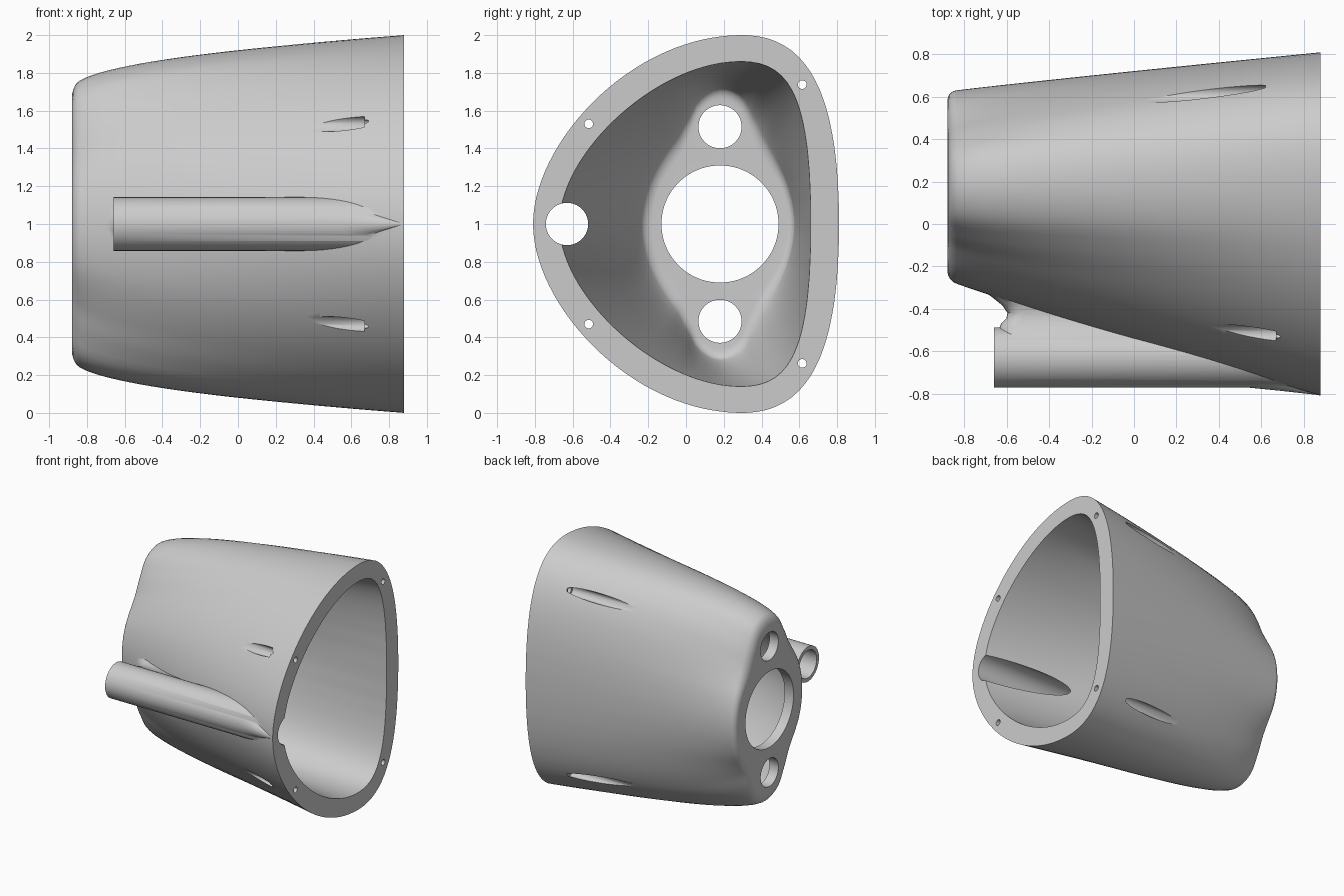
import bpy, bmesh, math
from mathutils import Matrix

cube = bpy.data.objects.get("Cube")
if cube:
    bpy.data.objects.remove(cube, do_unlink=True)

grey = bpy.data.materials.new("plain grey")
grey.use_nodes = True
grey.diffuse_color = (0.6, 0.6, 0.6, 1)
grey.node_tree.nodes["Principled BSDF"].inputs["Base Color"].default_value = (0.6, 0.6, 0.6, 1)

CY, CZ, SIDES, RINGS = 0.18, 1.0, 128, 36
X0, X1 = -0.88, 0.88


def finish(name, bm):
    bmesh.ops.recalc_face_normals(bm, faces=bm.faces)
    mesh = bpy.data.meshes.new(name)
    bm.to_mesh(mesh)
    bm.free()
    mesh.materials.append(grey)
    obj = bpy.data.objects.new(name, mesh)
    bpy.context.collection.objects.link(obj)
    return obj


def bridge(bm, loops):
    """Skin a row of closed loops and cap both ends."""
    rows = [[bm.verts.new(p) for p in loop] for loop in loops]
    for lower, upper in zip(rows, rows[1:]):
        for k in range(len(lower)):
            n = (k + 1) % len(lower)
            bm.faces.new((lower[k], lower[n], upper[n], upper[k]))
    bm.faces.new(rows[0])
    bm.faces.new(rows[-1])


def radius_profile(points):
    """Smooth radius by angle through upper-half outline points (y, z above centre)."""
    knots = sorted((math.atan2(z, y - CY), math.hypot(y - CY, z)) for y, z in points)
    last = len(knots) - 1
    slope = [0.0] * len(knots)
    for i in range(1, last):
        slope[i] = (knots[i + 1][1] - knots[i - 1][1]) / (knots[i + 1][0] - knots[i - 1][0])

    def radius(angle):
        angle = min(abs(angle), math.pi)
        i = max(k for k in range(last) if k == 0 or knots[k][0] <= angle)
        (a0, r0), (a1, r1) = knots[i], knots[i + 1]
        h = a1 - a0
        s = (angle - a0) / h
        return ((2*s**3 - 3*s*s + 1) * r0 + (s**3 - 2*s*s + s) * h * slope[i]
                + (3*s*s - 2*s**3) * r1 + (s**3 - s*s) * h * slope[i + 1])
    return radius


def mirrored(points):
    """Complete an outline that is symmetric about the centre line."""
    return points + [(2 * CY - y, z) for y, z in points[:-1]]


def arch(left, crown, right, height, left_rise, left_reach, right_reach, right_rise):
    """Two Bezier quarters from the left side over the crown to the right side."""
    def quarter(p, count=12):
        for i in range(count + 1):
            t = i / count
            w = ((1 - t)**3, 3*t*(1 - t)**2, 3*t*t*(1 - t), t**3)
            yield tuple(sum(a * q[j] for a, q in zip(w, p)) for j in (0, 1))
    top = (crown, height)
    first = quarter([(left, 0), (left, left_rise), (crown - left_reach, height), top])
    second = quarter([top, (crown + right_reach, height), (right, right_rise), (right, 0)])
    return list(first) + list(second)[1:]


def loft(name, small, large, start, end, rounding, side_power):
    """Lofted solid along x: quick growth upwards, straighter sides."""
    stations = [(start + rounding * (1 - math.cos(a)), rounding * (1 - math.sin(a)))
                for a in (math.radians(d) for d in range(0, 90, 18))]
    first = start + rounding
    stations += [(first + (end - first) * (i / RINGS) ** 2, 0) for i in range(RINGS + 1)]
    loops = []
    for x, inset in stations:
        t = (x - start) / (X1 - start)
        loop = []
        for k in range(SIDES):
            a = 2 * math.pi * k / SIDES - math.pi
            power = side_power + (0.43 - side_power) * math.sin(a) ** 2
            r = small(a) + (large(a) - small(a)) * t ** power - inset
            loop.append((x, CY + r * math.cos(a), CZ + r * math.sin(a)))
        loops.append(loop)
    bm = bmesh.new()
    bridge(bm, loops)
    return finish(name, bm)


def rod(name, x0, x1, y, z, r, sides=48):
    bm = bmesh.new()
    place = Matrix.Translation(((x0 + x1) / 2, y, z)) @ Matrix.Rotation(math.pi / 2, 4, 'Y')
    bmesh.ops.create_cone(bm, cap_ends=True, segments=sides, radius1=r, radius2=r,
                          depth=x1 - x0, matrix=place)
    return finish(name, bm)


def combine(target, other, operation):
    mod = target.modifiers.new("combine", 'BOOLEAN')
    mod.operation, mod.solver, mod.object = operation, 'EXACT', other
    bpy.context.view_layer.objects.active = target
    bpy.ops.object.modifier_apply(modifier=mod.name)
    bpy.data.objects.remove(other, do_unlink=True)


# Outlines of the narrow and the wide end, outside and inside
outer_small = radius_profile(mirrored(
    [(-0.265, 0), (-0.22, 0.22), (-0.09, 0.4), (-0.02, 0.53), (0.05, 0.65), (0.18, 0.7)]))
outer_large = radius_profile(arch(-0.81, 0.3, 0.81, 1.0, 0.42, 0.6, 0.36, 0.667))
inner_small = radius_profile(mirrored(
    [(-0.21, 0), (-0.17, 0.2), (-0.04, 0.4), (0.02, 0.52), (0.07, 0.63), (0.18, 0.69)]))
inner_large = radius_profile(arch(-0.67, 0.29, 0.66, 0.86, 0.38, 0.44, 0.25, 0.7))

shell = loft("tapered_shell", outer_small, outer_large, X0, X1, 0.04, 0.94)

# Side tube with a tapering fairing towards the rim
combine(shell, rod("side_tube", -0.66, 0.82, -0.63, CZ, 0.142, 64), 'UNION')
bm = bmesh.new()
bridge(bm, [[(x, y + r * math.cos(a), CZ + r * math.sin(a))
             for a in (2 * math.pi * k / 40 for k in range(40))]
            for x, y, r in ((0.5, -0.64, 0.128), (0.7, -0.722, 0.066), (0.87, -0.803, 0.004))])
combine(shell, finish("tube_fairing", bm), 'UNION')

# Waisted, round-nosed web joining the tube to the shell
bm = bmesh.new()
nose = [math.radians(d) for d in range(-90, 91, 15)]
bridge(bm, [[(x + w * (1 - math.cos(a)), y, CZ + w * math.sin(a)) for a in nose]
            + [(0.2, y, CZ + w), (0.2, y, CZ - w)]
            for y, x, w in ((-0.56, -0.64, 0.118), (-0.5, -0.64, 0.088), (-0.47, -0.627, 0.078),
                            (-0.445, -0.602, 0.073), (-0.42, -0.597, 0.073), (-0.385, -0.62, 0.078),
                            (-0.345, -0.67, 0.095), (-0.28, -0.76, 0.13))])
combine(shell, finish("tube_web", bm), 'UNION')

# Hollow interior
combine(shell, loft("cavity", inner_small, inner_large, -0.8, 0.9, 0.03, 0.74), 'DIFFERENCE')

# Tube bore, then the three openings in the narrow end
combine(shell, rod("tube_bore", -0.75, 0.95, -0.63, CZ, 0.112, 64), 'DIFFERENCE')
for dz, r in ((0, 0.31), (0.515, 0.114), (-0.515, 0.114)):
    combine(shell, rod("end_opening", -0.95, -0.7, CY, CZ + dz, r, 96), 'DIFFERENCE')

# Screw holes in the rim with run-out slots through the outer wall
for y, dz, seat in ((-0.515, 0.53, 0.67), (0.615, 0.738, 0.62)):
    for side in (1, -1):
        combine(shell, rod("screw_hole", 0.5, 0.95, y, CZ + side * dz, 0.023, 24), 'DIFFERENCE')
        combine(shell, rod("screw_slot", -0.1, seat, y, CZ + side * dz, 0.04, 32), 'DIFFERENCE')

bpy.ops.object.select_all(action='DESELECT')
shell.select_set(True)
bpy.context.view_layer.objects.active = shell
bpy.ops.object.shade_smooth_by_angle(angle=math.radians(35))
